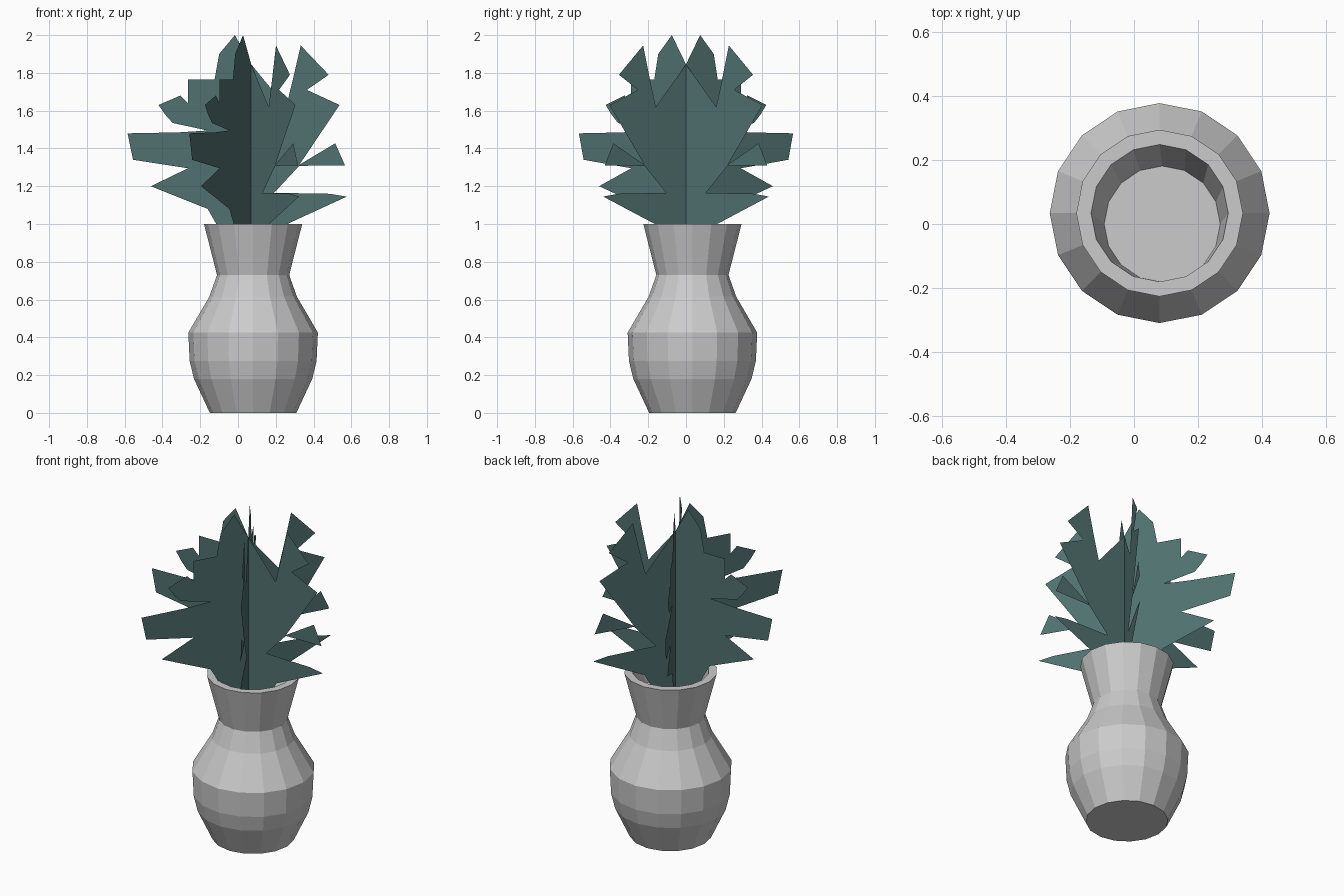
import bpy, bmesh, math

if "Cube" in bpy.data.objects:
    bpy.data.objects.remove(bpy.data.objects["Cube"])

VX, VY, SIDES = 0.08, 0.034, 16   # vase axis and facet count
LX = 0.07                         # x of the line where the leaves cross


def make_object(name, bm, material=None):
    mesh = bpy.data.meshes.new(name)
    bm.to_mesh(mesh)
    bm.free()
    obj = bpy.data.objects.new(name, mesh)
    bpy.context.collection.objects.link(obj)
    if material:
        mesh.materials.append(material)
    return obj


def ring(bm, x, y, r, z):
    return [bm.verts.new((x + r * math.cos(math.tau * i / SIDES),
                          y + r * math.sin(math.tau * i / SIDES), z))
            for i in range(SIDES)]


# vase: outer profile, rim, then an inner wall down to the off-centre soil
bm = bmesh.new()
profile = [(0.229, 0), (0.313, 0.18), (0.336, 0.275), (0.343, 0.425),
           (0.232, 0.615), (0.191, 0.73), (0.26, 1.0), (0.214, 1.0)]
rings = [ring(bm, VX, VY, r, z) for r, z in profile]
rings.append(ring(bm, 0.088, 0.0, 0.181, 0.86))
for a, b in zip(rings, rings[1:]):
    for i in range(SIDES):
        j = (i + 1) % SIDES
        bm.faces.new((a[i], a[j], b[j], b[i]))
bm.faces.new(rings[0][::-1])
bm.faces.new(rings[-1])
make_object("vase", bm)

# leaf outline halves as (distance, height); distances read at 60 degrees
green = bpy.data.materials.new("leaf_green")
green.diffuse_color = (0.08, 0.165, 0.16, 1)
green.use_nodes = True
green.node_tree.nodes["Principled BSDF"].inputs["Base Color"].default_value = green.diffuse_color
SCALE = 1 / math.sin(math.radians(60))

right_half = [(0, 0.86), (0.1, 0.86), (0.165, 1.0), (0.438, 1.145),
              (0.36, 1.16), (0.105, 1.165), (0.22, 1.308), (0.43, 1.31),
              (0.385, 1.427), (0.221, 1.314), (0.405, 1.63), (0.255, 1.71),
              (0.355, 1.79), (0.227, 1.945), (0.19, 1.76), (0.16, 1.62),
              (0, 1.845)]
left_half = [(0.1, 0.86), (0.16, 1.0), (0.2, 1.08),
             (0.46, 1.2), (0.29, 1.295), (0.542, 1.34), (0.567, 1.48),
             (0.335, 1.485), (0.2, 1.495), (0.36, 1.535), (0.395, 1.58),
             (0.425, 1.63), (0.325, 1.68), (0.29, 1.64), (0.29, 1.765),
             (0.168, 1.765), (0.147, 1.9), (0.075, 2.0)]
outline = ([(d, z) for d, z in right_half]
           + [(-d, z) for d, z in reversed(left_half)])

# three flat leaves crossing at 60 degrees
for n, angle in enumerate((0, 60, -60), 1):
    c, s = (f(math.radians(angle)) * SCALE for f in (math.cos, math.sin))
    bm = bmesh.new()
    bm.faces.new([bm.verts.new((LX + d * c, d * s, z)) for d, z in outline])
    bm.normal_update()
    make_object(f"leaf_{n}", bm, green)
